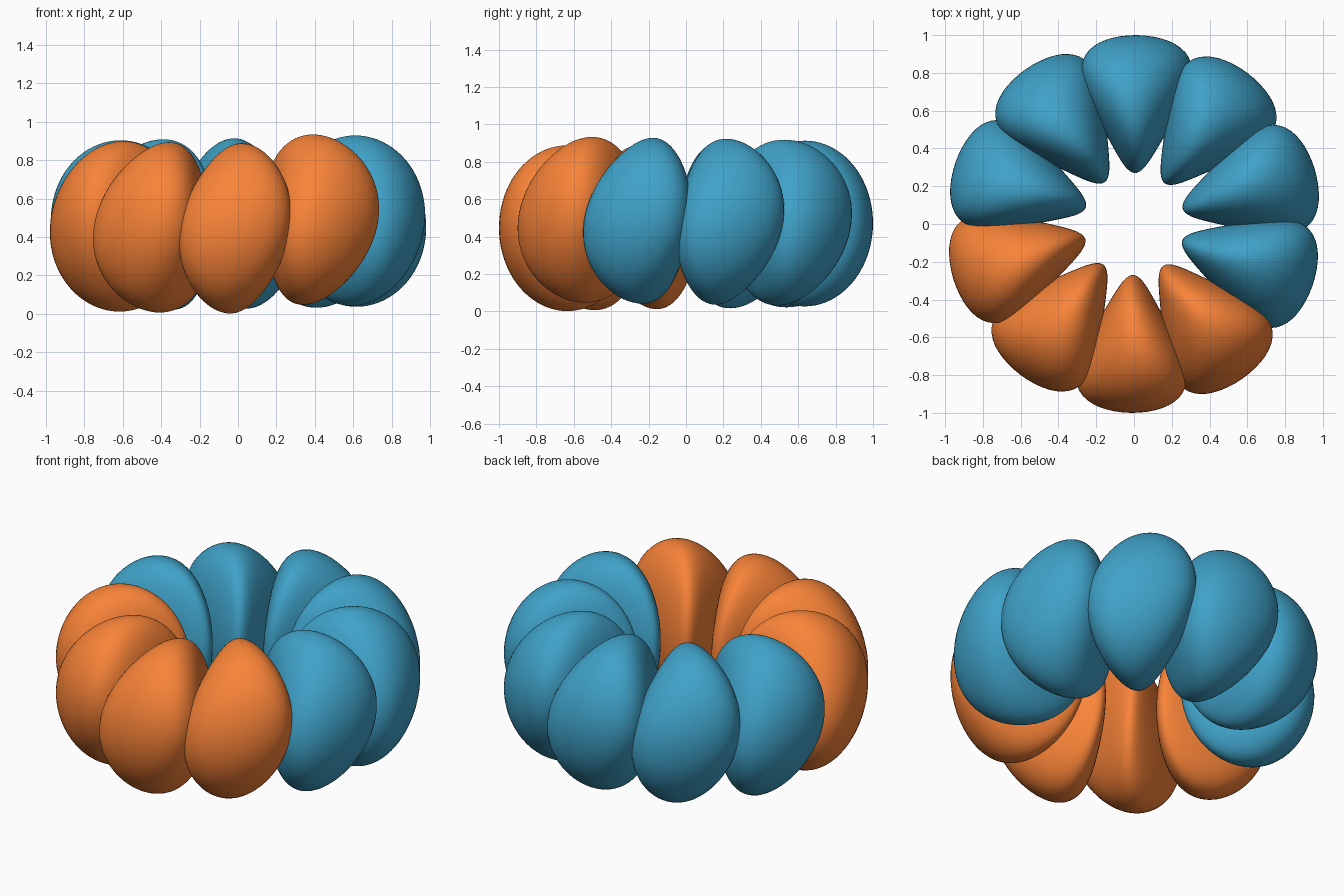
import bpy, bmesh
from math import radians

if "Cube" in bpy.data.objects:
    bpy.data.objects.remove(bpy.data.objects["Cube"])

COUNT = 10
INNER, OUTER = 0.27, 1.0
HALF_R = (OUTER - INNER) / 2
MID_R = (OUTER + INNER) / 2
HALF_H = 0.443


def material(name, rgb):
    m = bpy.data.materials.new(name)
    m.diffuse_color = (*rgb, 1)
    m.use_nodes = True
    m.node_tree.nodes["Principled BSDF"].inputs["Base Color"].default_value = m.diffuse_color
    return m


orange = material("orange", (0.95, 0.23, 0.04))
blue = material("blue", (0.05, 0.36, 0.58))


def segment(name, angle, height, mat):
    """Ellipsoid narrowed toward the ring centre, its outer side leaning."""
    bm = bmesh.new()
    bmesh.ops.create_uvsphere(bm, u_segments=64, v_segments=40, radius=1)
    for v in bm.verts:
        u, w, h = v.co
        z = h * HALF_H
        width = 0.24 + 0.165 * u + 0.04 * u * u
        lean = 0.07 + 0.13 * u
        v.co = (MID_R + u * HALF_R, w * width + lean * z, z)
    for f in bm.faces:
        f.smooth = True
    me = bpy.data.meshes.new(name)
    bm.to_mesh(me)
    bm.free()
    me.materials.append(mat)
    ob = bpy.data.objects.new(name, me)
    ob.location.z = height
    ob.rotation_euler.z = angle
    bpy.context.collection.objects.link(ob)


# Ring of segments, each one slightly lower than the last
for i in range(COUNT):
    segment(f"ring_segment_{i + 1}", radians(305 + 36 * i), 0.49 - 0.005 * i,
            orange if i in (0, 7, 8, 9) else blue)
